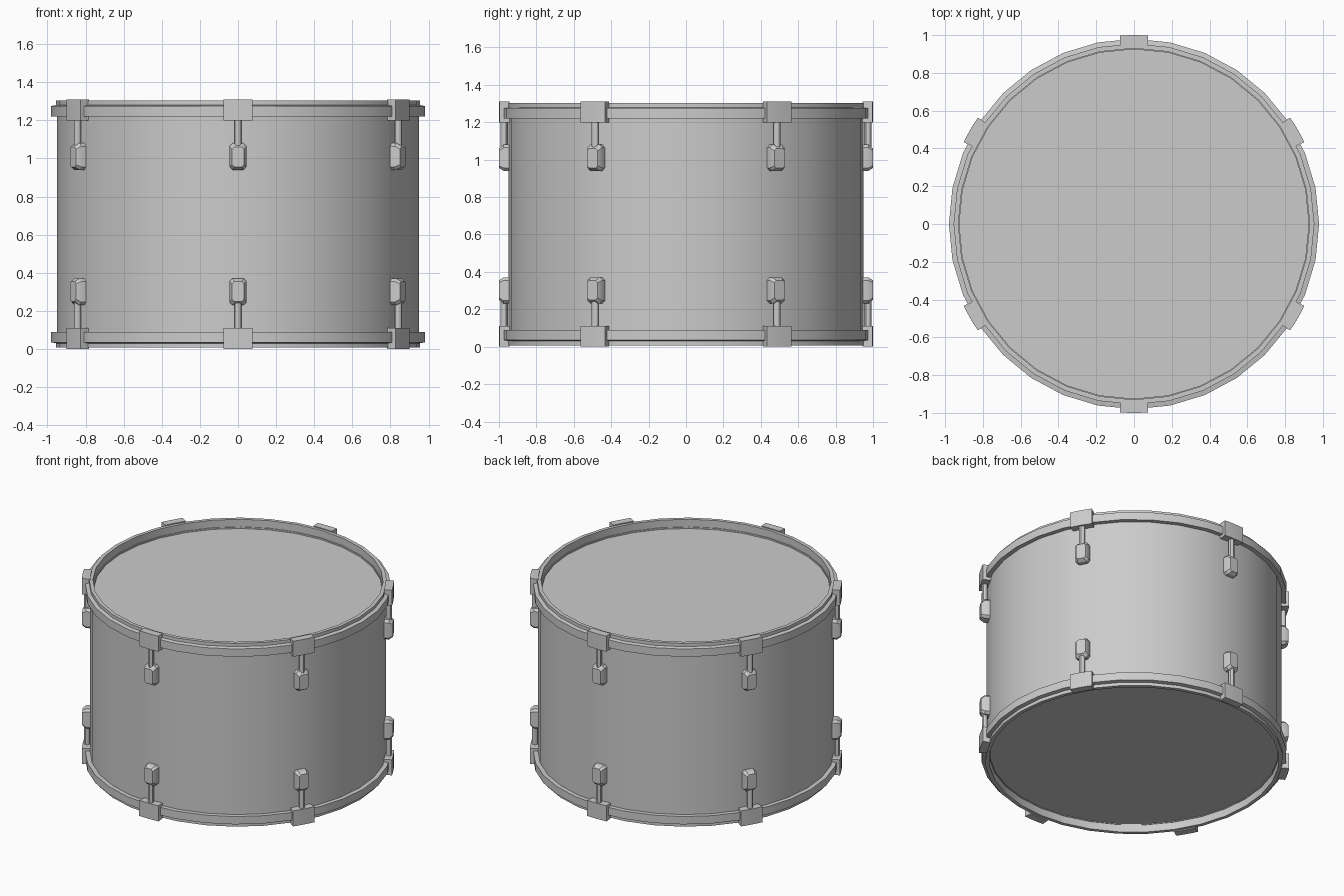
import bpy, bmesh, math
from mathutils import Matrix, Vector

if "Cube" in bpy.data.objects:
    bpy.data.objects.remove(bpy.data.objects["Cube"])

H = 1.31          # total height
SEG = 32          # sides of the round parts


def finish(name, bm, smooth=True):
    bmesh.ops.recalc_face_normals(bm, faces=bm.faces)
    me = bpy.data.meshes.new(name)
    bm.to_mesh(me)
    bm.free()
    ob = bpy.data.objects.new(name, me)
    bpy.context.collection.objects.link(ob)
    if smooth:
        bpy.ops.object.select_all(action='DESELECT')
        ob.select_set(True)
        bpy.context.view_layer.objects.active = ob
        bpy.ops.object.shade_smooth_by_angle(angle=math.radians(30))
    return ob


def lathe(name, profile, closed=True):
    """Spin an (r, z) profile around z."""
    bm = bmesh.new()
    rings = []
    for r, z in profile:
        rings.append([bm.verts.new((r * math.cos(a), r * math.sin(a), z))
                      for a in (2 * math.pi * i / SEG for i in range(SEG))])
    n = len(rings)
    for k in range(n if closed else n - 1):
        a, b = rings[k], rings[(k + 1) % n]
        for i in range(SEG):
            j = (i + 1) % SEG
            bm.faces.new((a[i], a[j], b[j], b[i]))
    return finish(name, bm)


def disc(name, r, z, t):
    bm = bmesh.new()
    bmesh.ops.create_cone(bm, cap_ends=True, segments=SEG, radius1=r, radius2=r, depth=t,
                          matrix=Matrix.Translation((0, 0, z)) @ Matrix.Rotation(math.pi / SEG * 2, 4, 'Z'))
    return finish(name, bm)


def loft(bm, sections):
    """Join equal-length point loops into a capped solid."""
    rings = [[bm.verts.new(p) for p in s] for s in sections]
    n = len(rings[0])
    for a, b in zip(rings, rings[1:]):
        for i in range(n):
            j = (i + 1) % n
            bm.faces.new((a[i], a[j], b[j], b[i]))
    bm.faces.new(rings[0])
    bm.faces.new(rings[-1])


def claw():
    # curved block hooked over the hoop, radial direction = +x
    bm = bmesh.new()
    profile = [(0.947, 1.2), (1.0, 1.2), (1.0, 1.31), (0.947, 1.31)]
    secs = []
    for k in range(5):
        a = math.radians(-4.3 + 8.6 * k / 4)
        secs.append([(r * math.cos(a), r * math.sin(a), z) for r, z in profile])
    loft(bm, secs)
    return bm


def rod():
    bm = bmesh.new()
    bmesh.ops.create_cone(bm, cap_ends=True, segments=12, radius1=0.019, radius2=0.019,
                          depth=0.17, matrix=Matrix.Translation((0.972, 0, 1.135)))
    return bm


def lug():
    # chamfered casing, narrowing toward its outer face
    bm = bmesh.new()

    def octagon(x, w, z0, z1, c):
        return [(x, -w + c, z0), (x, w - c, z0), (x, w, z0 + c), (x, w, z1 - c),
                (x, w - c, z1), (x, -w + c, z1), (x, -w, z1 - c), (x, -w, z0 + c)]
    loft(bm, [octagon(0.935, 0.045, 0.94, 1.08, 0.016),
              octagon(0.975, 0.045, 0.94, 1.08, 0.016),
              octagon(1.0, 0.032, 0.955, 1.06, 0.012)])
    return bm


# shell
lathe("shell", [(0.95, 0.06), (0.95, 1.25), (0.925, 1.25), (0.925, 0.06)])

# hoops: thick band with a thinner inner lip
top = [(0.94, 1.22), (0.98, 1.22), (0.98, 1.275), (0.955, 1.28),
       (0.955, 1.303), (0.93, 1.303), (0.93, 1.22)]
lathe("top_hoop", top)
lathe("bottom_hoop", [(r, H - z) for r, z in top])

# heads
disc("top_head", 0.935, 1.235, 0.01)
disc("bottom_head", 0.935, 0.07, 0.01)

# tension hardware, six stations, mirrored to the bottom
flip = Matrix.Translation((0, 0, H)) @ Matrix.Diagonal((1, 1, -1, 1))
for side in ("top", "bottom"):
    for i in range(6):
        turn = Matrix.Rotation(math.radians(30 + 60 * i), 4, 'Z')
        for part, make in (("claw", claw), ("tension_rod", rod), ("lug", lug)):
            bm = make()
            m = turn @ flip if side == "bottom" else turn
            bmesh.ops.transform(bm, matrix=m, verts=bm.verts)
            finish(f"{side}_{part}_{i + 1}", bm)
